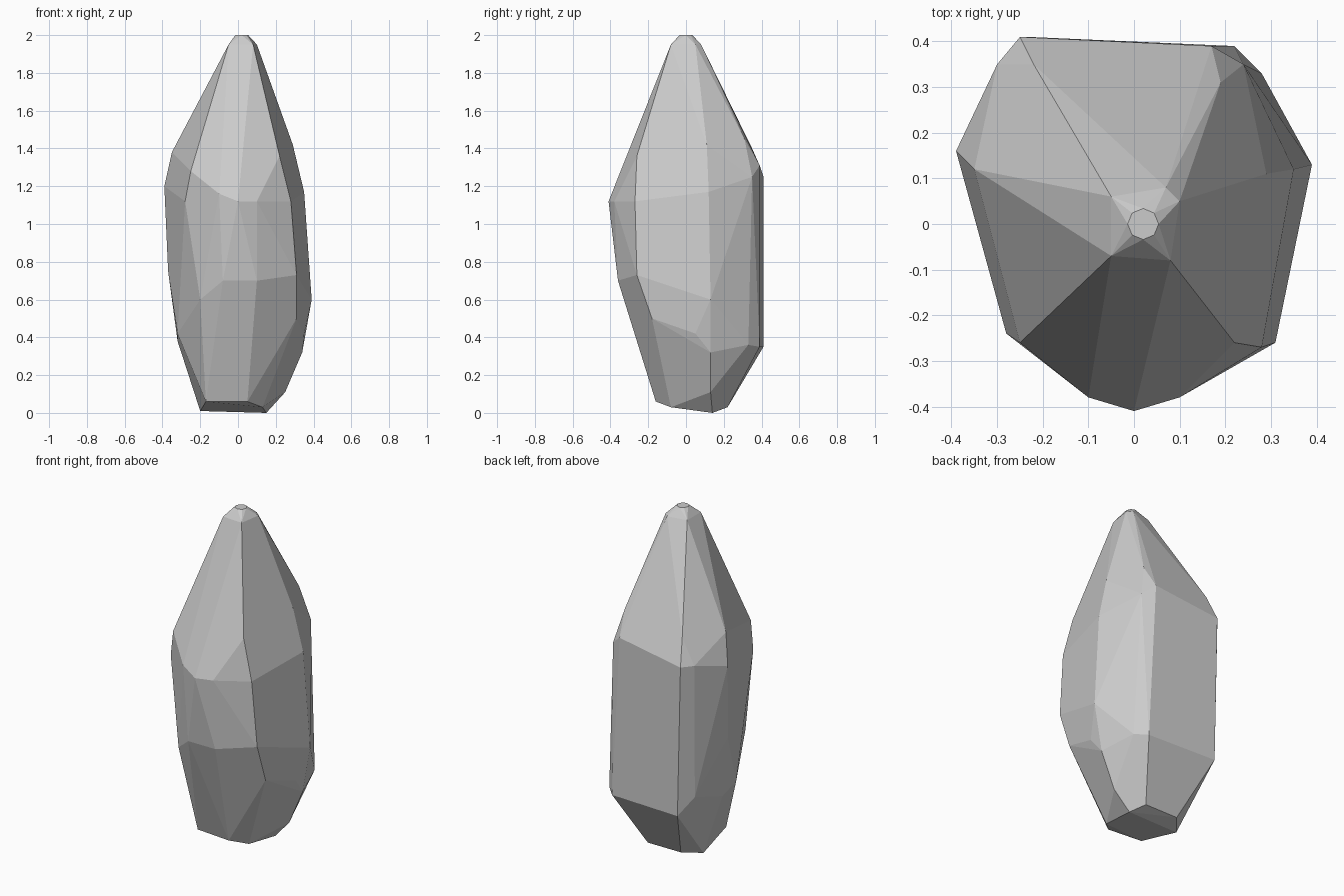
import bpy
import bmesh
import math
from mathutils import Matrix

default_cube = bpy.data.objects.get("Cube")
if default_cube:
    bpy.data.objects.remove(default_cube, do_unlink=True)


def make_material(name, colour):
    material = bpy.data.materials.new(name)
    material.use_nodes = True
    material.diffuse_color = colour
    shader = material.node_tree.nodes["Principled BSDF"]
    shader.inputs["Base Color"].default_value = colour
    shader.inputs["Roughness"].default_value = .8
    return material


# Each ridge runs from the tip, over the shoulder, down to the foot
ridges = {
    "left": [(.1, .05, 1.95), (.29, .11, 1.42), (.35, .12, 1.17),
             (.39, .13, .6), (.35, .05, .42), (.34, .13, .32),
             (.25, .13, .11), (.15, .14, 0)],
    "back_left": [(.07, .08, 1.95), (.19, .31, 1.45), (.17, .39, 1.31),
                  (.24, .35, 1.25), (.22, .39, .35), (.28, .33, .36),
                  (.1, .22, .03)],
    "back_right": [(-.05, .06, 1.95), (-.22, .35, 1.4), (-.25, .41, 1.25),
                   (-.3, .35, 1.25), (-.23, .41, .35), (-.29, .33, .45),
                   (-.12, .22, .03)],
    "right": [(-.35, .12, 1.38), (-.39, .16, 1.2), (-.37, .13, .75),
              (-.32, .11, .38), (-.2, .12, .01)],
    "front_right": [(-.05, -.07, 1.95), (-.25, -.26, 1.28),
                    (-.28, -.24, 1.12), (-.2, -.28, .6), (-.32, -.02, .42),
                    (-.17, -.14, .06)],
    "front": [(-.1, -.38, 1.16), (0, -.41, 1.12), (.1, -.38, 1.12),
              (-.08, -.36, .7), (.1, -.36, .7), (.05, -.16, .06)],
    "front_left": [(.08, -.08, 1.95), (.22, -.26, 1.36), (.28, -.27, 1.12),
                   (.31, -.26, .73), (.31, -.18, .5), (.13, -.08, .03)],
}

bm = bmesh.new()
for path in ridges.values():
    for point in path:
        bm.verts.new(point)

# Small flat cap on the tip
bmesh.ops.create_circle(bm, segments=8, radius=.034,
                        matrix=Matrix.Translation((.02, 0, 2)))

# Wrap the ridges in one faceted skin and drop anything left inside
hull = bmesh.ops.convex_hull(bm, input=bm.verts, use_existing_faces=False)
inside = {v for v in hull["geom_interior"] + hull["geom_unused"]
          if isinstance(v, bmesh.types.BMVert)}
bmesh.ops.delete(bm, geom=list(inside), context="VERTS")

# Merge nearly flat neighbours into broad cut facets
bmesh.ops.dissolve_limit(bm, angle_limit=math.radians(5),
                         verts=bm.verts, edges=bm.edges)
bmesh.ops.recalc_face_normals(bm, faces=bm.faces)

mesh = bpy.data.meshes.new("crystal_stone")
bm.to_mesh(mesh)
bm.free()
mesh.materials.append(make_material("stone_grey", (.6, .6, .6, 1)))
stone = bpy.data.objects.new("crystal_stone", mesh)
bpy.context.collection.objects.link(stone)
